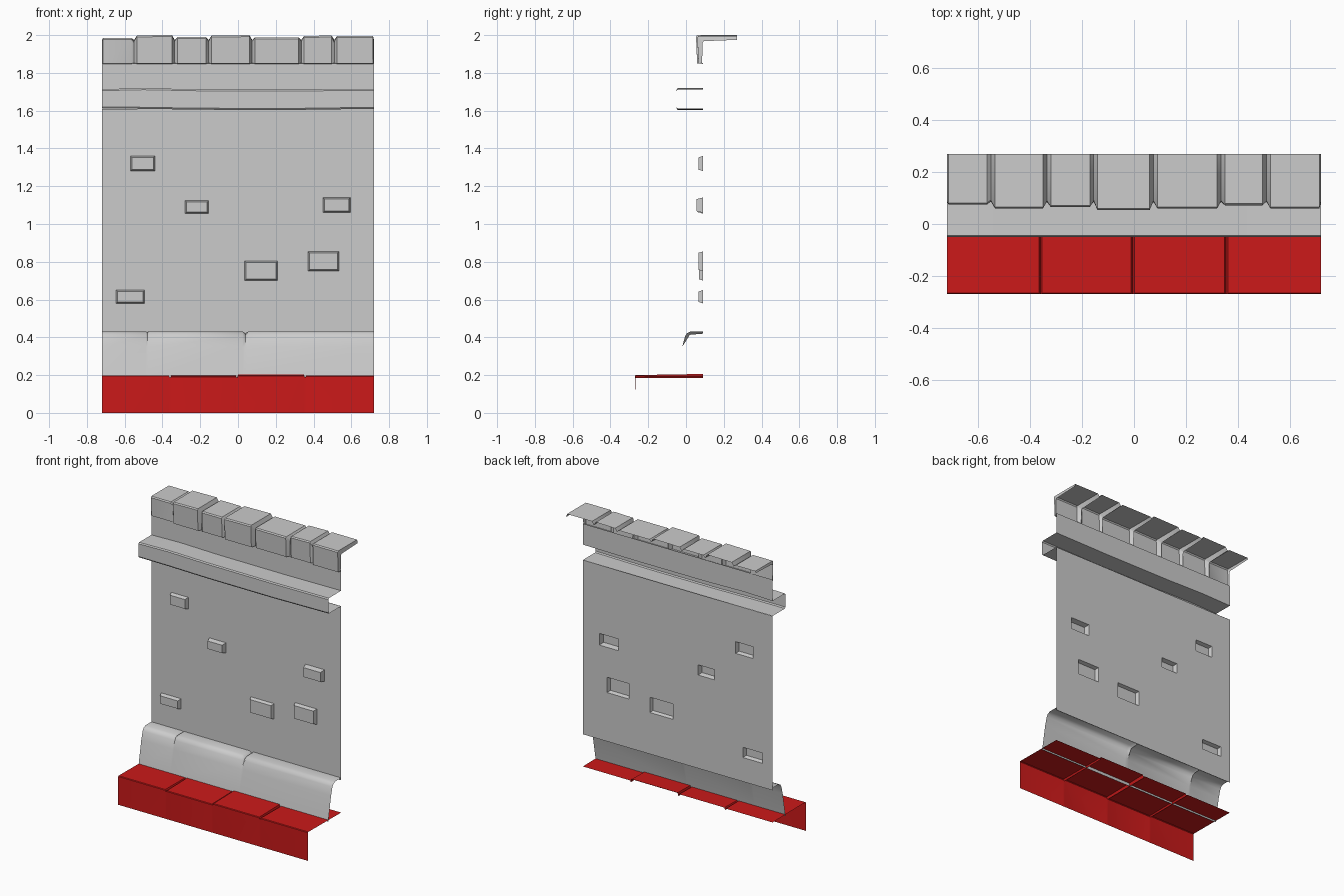
import bpy

if "Cube" in bpy.data.objects:
    bpy.data.objects.remove(bpy.data.objects["Cube"])

W = 0.72       # half width
BACK = 0.09    # y of the wall plane


def finish(name, verts, faces, mat=None, angle=0.6):
    me = bpy.data.meshes.new(name)
    me.from_pydata(verts, [], faces)
    ob = bpy.data.objects.new(name, me)
    bpy.context.collection.objects.link(ob)
    if mat:
        me.materials.append(mat)
    bpy.ops.object.select_all(action='DESELECT')
    ob.select_set(True)
    bpy.context.view_layer.objects.active = ob
    bpy.ops.object.shade_smooth_by_angle(angle=angle)
    return ob


def loft(name, columns, mat=None, angle=0.6):
    """columns: list of (x, [(y, z), ...]) going left to right, profile bottom to top"""
    n = len(columns[0][1])
    verts = [(x, y, z) for x, prof in columns for y, z in prof]
    faces = [(i * n + j, (i + 1) * n + j, (i + 1) * n + j + 1, i * n + j + 1)
             for i in range(len(columns) - 1) for j in range(n - 1)]
    return finish(name, verts, faces, mat, angle)


red = bpy.data.materials.new("red")
red.diffuse_color = (0.6, 0.01, 0.01, 1)
red.use_nodes = True
red.node_tree.nodes["Principled BSDF"].inputs["Base Color"].default_value = red.diffuse_color

# red kerb: four slabs with narrow grooves between them
edges = [-W, -0.36, -0.005, 0.355, W]
slabs = [(0.198, 0.195), (0.193, 0.199), (0.2, 0.206), (0.197, 0.194)]
cols = []
for k, (zf, zb) in enumerate(slabs):
    a, b = edges[k], edges[k + 1]
    prof = [(-0.27, 0), (-0.27, zf - 0.004), (-0.266, zf), (BACK, zb)]
    groove = [(-0.27, 0), (-0.268, 0.187), (-0.264, 0.184), (BACK, 0.184)]
    if k:
        cols.append((a, groove))
    cols += [(a + (0.006 if k else 0), prof), (b - (0.006 if k < 3 else 0), prof)]
loft("red_kerb", cols, red)

# sloping plinth with two chipped notches in its rounded top edge
plinth = [(-0.05, 0.185), (-0.02, 0.35), (-0.005, 0.405), (0.005, 0.422), (0.025, 0.432), (BACK, 0.432)]
cols = [(-W, plinth)]
for x, d, w in [(-0.48, 0.008, 0.008), (0.04, 0.018, 0.016)]:
    notch = plinth[:2] + [(y + d * 0.8, z - d * 0.5) for y, z in plinth[2:4]] + \
        [(plinth[4][0], plinth[4][1] - d), (BACK, 0.432 - d * 0.7)]
    cols += [(x - w, plinth), (x, notch), (x + w, plinth)]
cols.append((W, plinth))
loft("plinth", cols, angle=0.8)

# wall panel with openings where the bricks stand out
bricks = [(-0.57, -0.44, 1.28, 1.36, 0.025), (-0.28, -0.155, 1.055, 1.125, 0.03),
          (0.45, 0.595, 1.06, 1.14, 0.035), (0.37, 0.535, 0.75, 0.855, 0.025),
          (0.035, 0.21, 0.70, 0.805, 0.022), (-0.645, -0.495, 0.58, 0.65, 0.025)]
xs = sorted({-W, W} | {v for b in bricks for v in b[:2]})
zs = sorted({0.415, 1.61} | {v for b in bricks for v in b[2:4]})
verts = [(x, BACK, z) for x in xs for z in zs]
m = len(zs)
faces = []
for i in range(len(xs) - 1):
    for j in range(m - 1):
        cx, cz = (xs[i] + xs[i + 1]) / 2, (zs[j] + zs[j + 1]) / 2
        if not any(b[0] < cx < b[1] and b[2] < cz < b[3] for b in bricks):
            faces.append((i * m + j, (i + 1) * m + j, (i + 1) * m + j + 1, i * m + j + 1))
finish("wall_panel", verts, faces)

# raised bricks, open at the back
verts, faces = [], []
for x0, x1, z0, z1, d in bricks:
    s = len(verts)
    for e, y in ((0, BACK), (0.008, BACK - d)):
        verts += [(x0 + e, y, z0 + e), (x1 - e, y, z0 + e), (x1 - e, y, z1 - e), (x0 + e, y, z1 - e)]
    faces.append((s + 4, s + 5, s + 6, s + 7))
    faces += [(s + k, s + (k + 1) % 4, s + 4 + (k + 1) % 4, s + 4 + k) for k in range(4)]
finish("raised_bricks", verts, faces)

# cornice band and the frieze above it, slightly uneven
cols = []
for x, zb, zt in [(-W, 1.613, 1.714), (-0.5, 1.612, 1.719), (-0.2, 1.607, 1.713),
                  (0.3, 1.606, 1.712), (W, 1.612, 1.716)]:
    cols.append((x, [(BACK, zb - 0.002), (-0.044, zb - 0.002), (-0.05, zb + 0.006), (-0.05, zt - 0.008),
                     (-0.044, zt), (BACK, zt), (BACK, 1.86)]))
loft("cornice", cols)

# coping: seven uneven stones (right edge, front y, top z) with V grooves
stones = [(-0.55, 0.075, 1.985), (-0.335, 0.06, 1.998), (-0.155, 0.065, 1.99), (0.075, 0.053, 1.997),
          (0.335, 0.06, 1.988), (0.51, 0.072, 1.995), (W, 0.06, 1.996)]
groove = [(BACK, 1.85), (0.085, 1.852), (0.088, 1.96), (0.094, 1.968), (0.27, 1.975)]
cols, a = [], -W
for k, (b, yf, zt) in enumerate(stones):
    prof = [(BACK, 1.848), (yf + 0.006, 1.85), (yf, zt - 0.008), (yf + 0.006, zt), (0.27, zt)]
    if k % 2:   # every other stone rises a little across its width
        right = prof[:2] + [(y, z + 0.003) for y, z in prof[2:]]
    else:
        right = prof
    cols += [(a, groove), (a + (0.015 if k else 0.006), prof),
             (b - (0.015 if k < 6 else 0.006), right)]
    a = b
cols.append((W, groove))
loft("coping_stones", cols)
